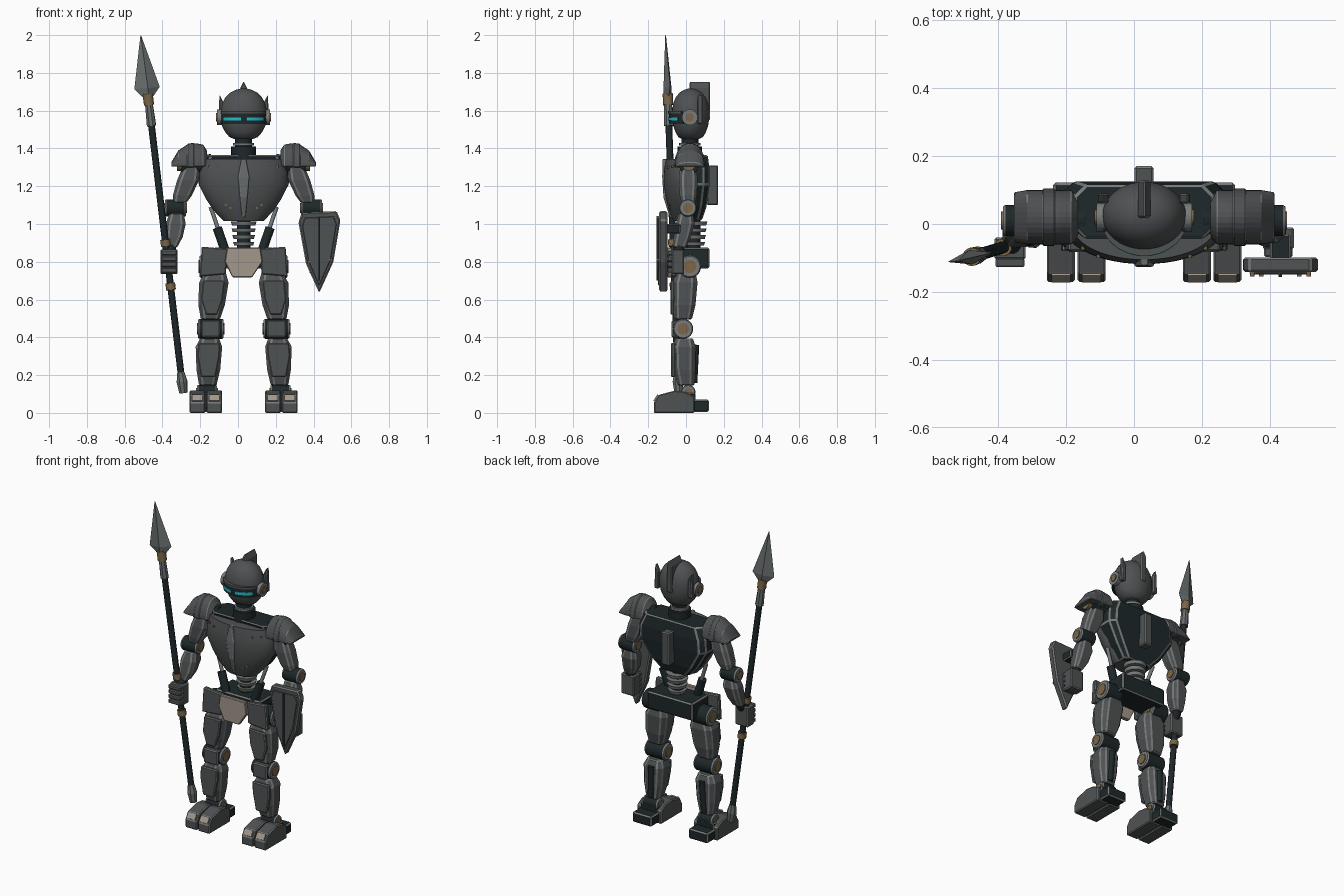
import bpy, bmesh, math
from mathutils import Vector, Matrix

if "Cube" in bpy.data.objects:
    bpy.data.objects.remove(bpy.data.objects["Cube"])

CX = 0.03  # body centre line


def material(name, r, g, b):
    m = bpy.data.materials.new(name)
    m.diffuse_color = (r, g, b, 1)
    m.use_nodes = True
    m.node_tree.nodes["Principled BSDF"].inputs["Base Color"].default_value = m.diffuse_color
    return m


DARK = material("dark_frame", .013, .021, .023)
GREY = material("armour_grey", .078, .084, .086)
EDGE = material("worn_edge", .19, .20, .20)
BLADE = material("steel", .14, .155, .155)
BRONZE = material("bronze", .20, .135, .065)
BEIGE = material("beige_plate", .36, .31, .26)
CYAN = material("cyan_glow", .02, .50, .58)


def finish(name, bm, mats, bevel=0.0, smooth=False):
    bmesh.ops.recalc_face_normals(bm, faces=bm.faces)
    me = bpy.data.meshes.new(name)
    bm.to_mesh(me)
    bm.free()
    ob = bpy.data.objects.new(name, me)
    bpy.context.collection.objects.link(ob)
    for m in mats:
        me.materials.append(m)
    if smooth:
        me.shade_smooth()
        me.set_sharp_from_angle(angle=math.radians(40))
    if bevel:  # bevel faces take the worn edge colour
        b = ob.modifiers.new("edge", 'BEVEL')
        b.width, b.segments, b.limit_method = bevel, 1, 'ANGLE'
        b.material = len(mats) - 1
    return ob


def loft_rings(name, rings, mats, bevel=0.0, smooth=False):
    bm = bmesh.new()
    vs = [[bm.verts.new(p) for p in r] for r in rings]
    n = len(vs[0])
    for a, b in zip(vs, vs[1:]):
        for i in range(n):
            bm.faces.new((a[i], a[(i + 1) % n], b[(i + 1) % n], b[i]))
    bm.faces.new(vs[0])
    bm.faces.new(vs[-1])
    return finish(name, bm, mats, bevel, smooth)


def octo(x, y, z, hx, hy):
    c = min(hx, hy) * .42
    return [(x + a, y + b, z) for a, b in ((hx, c - hy), (hx, hy - c), (hx - c, hy), (c - hx, hy),
                                           (-hx, hy - c), (-hx, c - hy), (c - hx, -hy), (hx - c, -hy))]


def oval(x, y, z, hx, hy, n=40):
    return [(x + hx * math.cos(2 * math.pi * i / n), y + hy * math.sin(2 * math.pi * i / n), z) for i in range(n)]


def limb(name, secs, mats=(GREY, EDGE), bevel=.006):
    return loft_rings(name, [octo(*s) for s in secs], mats, bevel)


def prism(name, pts, axis, lo, hi, mats=(GREY, EDGE), bevel=.005):
    put = {'x': lambda p, t: (t, p[0], p[1]), 'y': lambda p, t: (p[0], t, p[1]),
           'z': lambda p, t: (p[0], p[1], t)}[axis]
    return loft_rings(name, [[put(p, t) for p in pts] for t in (lo, hi)], mats, bevel)


def box(name, x0, x1, y0, y1, z0, z1, mats=(GREY, EDGE), bevel=.006):
    return prism(name, [(x0, y0), (x1, y0), (x1, y1), (x0, y1)], 'z', z0, z1, mats, bevel)


def rod(name, p, q, r1, mat, r2=None, n=24):
    p, q = Vector(p), Vector(q)
    bm = bmesh.new()
    rot = (q - p).to_track_quat('Z', 'Y').to_matrix().to_4x4()
    bmesh.ops.create_cone(bm, cap_ends=True, segments=n, radius1=r1, radius2=r1 if r2 is None else r2,
                          depth=(q - p).length, matrix=Matrix.Translation((p + q) / 2) @ rot)
    return finish(name, bm, (mat,), smooth=True)


def joint(name, x, y, z, r, half, s):
    # dark barrel with grey caps and a bronze boss on each side
    rod(name, (x - half, y, z), (x + half, y, z), r, DARK)
    for t in (-1, 1):
        rod(name + "_cap", (x + t * half, y, z), (x + t * (half + .008), y, z), r, EDGE, r * .9)
        rod(name + "_boss", (x + t * half, y, z), (x + t * (half + .013), y, z), r * .58, BRONZE)


# head, crest, visor and eyes
HEAD = ((1.45, .05, .045), (1.46, .075, .065), (1.485, .097, .08), (1.52, .115, .092), (1.56, .123, .098),
        (1.60, .123, .099), (1.64, .113, .092), (1.67, .097, .08), (1.695, .073, .06), (1.71, .043, .036),
        (1.718, .012, .01))
loft_rings("head", [oval(CX, .025, z, a, b) for z, a, b in HEAD], (GREY,), smooth=True)
prism("crest", [(CX - .018, 1.55), (CX - .018, 1.72), (CX, 1.756), (CX + .018, 1.72), (CX + .018, 1.55)],
      'y', .018, .128)


def arc(a0, a1, ro, ri, n=14):
    out = []
    for (rx, ry), seq in ((ro, range(n + 1)), (ri, range(n, -1, -1))):
        for i in seq:
            t = math.radians(a0 + (a1 - a0) * i / n)
            out.append((CX + rx * math.cos(t), .025 + ry * math.sin(t)))
    return out


prism("visor", arc(200, 340, (.128, .116), (.10, .07)), 'z', 1.532, 1.588, (DARK,), 0)
prism("brow", arc(205, 335, (.131, .119), (.10, .07)), 'z', 1.585, 1.597, (GREY,), 0)
for a0, a1 in ((216, 264), (276, 324)):
    prism("eye", arc(a0, a1, (.131, .120), (.125, .112)), 'z', 1.548, 1.565, (CYAN,), 0)

# neck
rod("neck", (CX, .02, 1.38), (CX, .02, 1.47), .045, DARK)
rod("neck_ring", (CX, .02, 1.415), (CX, .02, 1.43), .056, EDGE)
rod("collar", (CX, .02, 1.34), (CX, .02, 1.41), .066, DARK)

# torso: dark core behind, smooth breastplate in front
limb("torso_core", [(CX, .03, 1.02, .10, .055), (CX, .04, 1.09, .165, .068), (CX, .05, 1.21, .24, .075),
                    (CX, .05, 1.29, .235, .075), (CX, .035, 1.365, .205, .08)], (DARK, EDGE), .007)
CHEST = ((1.015, .105, .062), (1.07, .158, .085), (1.13, .198, .10), (1.21, .238, .113), (1.28, .232, .112),
         (1.345, .21, .10))
loft_rings("breastplate", [oval(CX, -.005, z, a, b, 48) for z, a, b in CHEST], (GREY,), smooth=True)
limb("chest_ridge", [(CX, -.072, 1.035, .009, .014), (CX, -.105, 1.14, .02, .014), (CX, -.112, 1.25, .03, .014),
                     (CX, -.105, 1.345, .012, .018)], (BLADE, EDGE), .003)
box("back_pack", CX - .028, CX + .028, .11, .17, 1.10, 1.31)

# spine rings
rod("spine", (CX, .04, .86), (CX, .04, 1.03), .036, DARK)
for i in range(4):
    z = .885 + i * .036
    rod("spine_ring", (CX, .045, z), (CX, .045, z + .02), .05 + .004 * i, EDGE, .056 + .004 * i)

# pelvis
box("pelvis", CX - .16, CX + .16, -.045, .125, .765, .875, (DARK, EDGE), .008)
prism("groin_plate", [(CX - .088, .875), (CX + .088, .875), (CX + .1, .80), (CX + .045, .718),
                      (CX - .06, .718), (CX - .1, .80)], 'y', -.10, -.075, (BEIGE,), .004)

for s in (-1, 1):
    def X(d):
        return CX + s * d

    # ear discs and fins
    rod("ear_disc", (X(.10), .02, 1.565), (X(.14), .02, 1.565), .042, EDGE)
    rod("ear_boss", (X(.13), .02, 1.565), (X(.146), .02, 1.565), .022, BRONZE)
    prism("ear_fin", [(X(.105), 1.53), (X(.105), 1.64), (X(.128), 1.685), (X(.135), 1.53)], 'y', .06, .09)

    # rivets on the breastplate
    for d, z, y in ((.18, 1.305, -.076), (.135, 1.30, -.10), (.095, 1.10, -.087), (.07, 1.085, -.09)):
        rod("rivet", (X(d), y + .03, z), (X(d), y, z), .006, BRONZE, n=10)

    # waist pistons
    rod("piston_rod", (X(.175), 0, 1.09), (X(.12), -.01, .93), .011, EDGE, n=16)
    rod("piston_sleeve", (X(.14), -.01, .98), (X(.095), -.02, .85), .025, DARK, n=16)

    # pauldron: barrel arch with a flared outer lip
    arch = []
    for d, r, h in ((.195, .062, .085), (.215, .08, .115), (.25, .08, .122), (.30, .08, .115), (.345, .08, .085),
                    (.383, .074, .022)):
        arch.append([(X(d), .02 + r * math.cos(math.pi * i / 16), 1.305 + h * math.sin(math.pi * i / 16))
                     for i in range(17)])
    loft_rings("pauldron", arch, (GREY, EDGE), .004)
    band = [[(X(d), .02 + .085 * math.cos(math.pi * i / 16), 1.30 + h * math.sin(math.pi * i / 16))
             for i in range(17)] for d, h in ((.262, .13), (.30, .124))]
    loft_rings("pauldron_band", band, (GREY, EDGE), .004)
    rod("shoulder_axle", (X(.17), .015, 1.32), (X(.33), .015, 1.31), .05, DARK)
    rod("shoulder_boss", (X(.32), .015, 1.315), (X(.352), .015, 1.315), .034, BRONZE)

    # arm
    limb("upper_arm", [(X(.275), .012, 1.31, .045, .043), (X(.295), .012, 1.23, .058, .05),
                       (X(.325), .012, 1.15, .05, .045), (X(.34), .012, 1.11, .035, .036)])
    joint("elbow", X(.36), .01, 1.085, .046, .048, s)
    limb("forearm", [(X(.355), .0, 1.055, .038, .038), (X(.36), -.005, 1.0, .053, .05),
                     (X(.37), -.02, .93, .047, .045), (X(.385), -.035, .875, .032, .035)])
    hy = -.075 if s < 0 else -.045
    rod("wrist", (X(.387), -.035, .89), (X(.392), hy, .83), .03, DARK)
    box("hand", X(.395) - .046, X(.395) + .046, hy - .03, hy + .035, .735, .865)
    for i in range(4):
        z = .742 + i * .031
        box("finger", X(.395) - .042, X(.395) + .042, hy - .052, hy - .025, z, z + .026, (GREY, EDGE), .004)

    # hip and skirt plate
    joint("hip", X(.175), .02, .775, .06, .05, s)
    prism("hip_plate", [(X(.222), .88), (X(.085), .868), (X(.095), .735), (X(.232), .722)], 'y', -.08, -.05)

    # leg
    limb("thigh", [(X(.15), .0, .745, .055, .05), (X(.158), -.005, .69, .078, .066),
                   (X(.17), -.01, .57, .07, .06), (X(.176), -.015, .495, .05, .046)])
    prism("thigh_plate", [(X(.10), .70), (X(.215), .70), (X(.225), .60), (X(.20), .52), (X(.14), .52), (X(.112), .60)],
          'y', -.082, -.06)
    joint("knee", X(.174), -.015, .445, .053, .06, s)
    box("knee_pad", X(.174) - .05, X(.174) + .05, -.076, -.04, .40, .49)
    limb("shin", [(X(.18), -.01, .395, .05, .046), (X(.184), -.01, .35, .07, .062),
                  (X(.187), -.008, .23, .063, .058), (X(.19), .0, .145, .046, .044)])
    prism("shin_plate", [(X(.125), .37), (X(.24), .37), (X(.245), .30), (X(.225), .19), (X(.15), .19), (X(.128), .30)],
          'y', -.08, -.055)
    rod("calf_piston", (X(.18), .05, .36), (X(.19), .04, .16), .02, DARK)
    joint("ankle", X(.195), .012, .11, .038, .045, s)

    # foot: two toes and a heel, sloped toe caps in beige
    side = [(-.17, .0), (-.17, .055), (-.145, .095), (-.06, .118), (.0, .11), (.045, .085), (.045, .0)]
    for d in (.155, .245):
        prism("toe", side, 'x', X(d) - .041, X(d) + .041)
        cap = prism("toe_cap", [(-.169, .063), (-.149, .096), (-.143, .092), (-.163, .059)], 'x',
                    X(d) - .028, X(d) + .028, (BEIGE,), 0)
        cap.location = (0, -.003, .002)
    box("foot_core", X(.2) - .06, X(.2) + .06, -.06, .05, .02, .105, (DARK, EDGE))
    box("heel", X(.2) - .068, X(.2) + .068, .03, .122, .005, .07, (DARK, EDGE), .008)

# spear
TIP, BUTT = Vector((-.515, -.108, 2.0)), Vector((-.29, -.04, .11))


def on_spear(z):
    return BUTT.lerp(TIP, (z - BUTT.z) / (TIP.z - BUTT.z))


def spear_part(name, z0, z1, r1, mat, r2=None, n=16):
    rod(name, on_spear(z0), on_spear(z1), r1, mat, r2, n)


spear_part("spear_shaft", .16, 1.56, .018, DARK)
spear_part("spear_socket", 1.52, 1.65, .026, BLADE, .021, 8)
spear_part("spear_collar", 1.63, 1.69, .027, BRONZE)
for z in (.90, .67):
    spear_part("spear_ring", z - .018, z + .018, .026, BRONZE)
spear_part("spear_butt", .165, .215, .03, BLADE, .02, 8)
spear_part("spear_butt_tip", .105, .165, .022, BLADE, .03, 8)
rings = []
for z, w, t in ((1.675, .03, .022), (1.72, .07, .022), (1.998, .002, .002)):
    c = on_spear(z)
    wide, thick = Vector((.96, .2, .1)) * w, Vector((-.2, .96, 0)) * t
    rings.append([c + wide, c + thick, c - wide, c - thick])
loft_rings("spear_blade", rings, (BLADE,))

# shield with raised panel, rib, studs and grip
SX = .43
OUT = [(-.092, 1.06), (.092, 1.068), (.112, 1.02), (.075, .80), (0, .635), (-.07, .79), (-.11, 1.01)]
prism("shield", [(SX + x, z) for x, z in OUT], 'y', -.142, -.098, (GREY, EDGE), .007)
prism("shield_panel", [(SX + x * .82, .88 + (z - .88) * .85) for x, z in OUT], 'y', -.148, -.14, (GREY,), .003)
box("shield_rib", SX - .005, SX + .005, -.156, -.14, .70, 1.035, (DARK,), 0)
for x, z in ((-.082, 1.03), (.085, 1.035), (-.055, .80), (.057, .81)):
    rod("shield_stud", (SX + x, -.13, z), (SX + x, -.155, z), .007, BRONZE, n=10)
box("shield_grip", SX - .025, SX + .025, -.105, -.06, .76, .84, (DARK, EDGE))
box("shield_brace", SX - .03, SX + .03, -.105, -.03, .95, 1.0, (DARK, EDGE))
